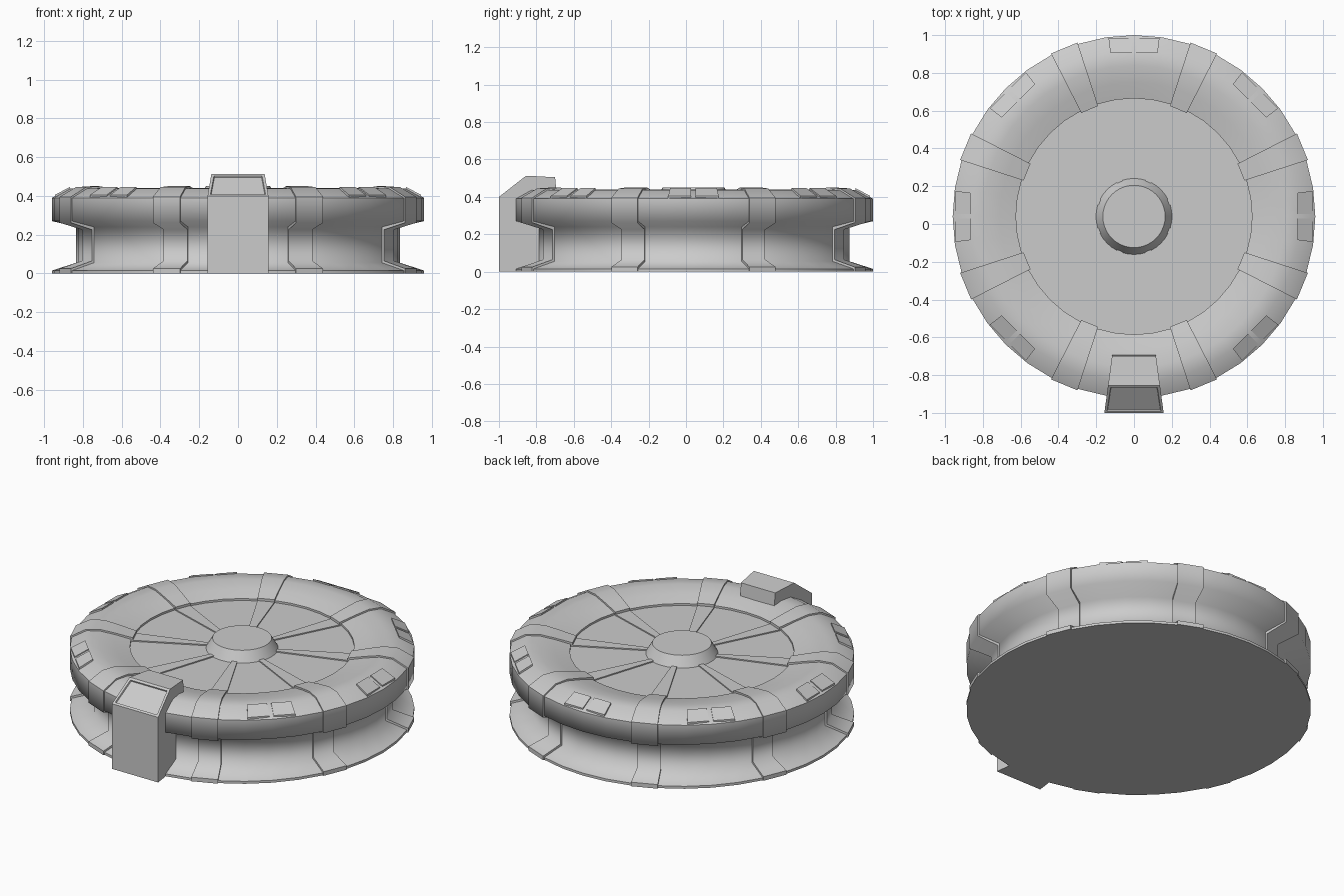
import bpy, bmesh
from math import sin, cos, radians
from mathutils import Vector, Matrix

cube = bpy.data.objects.get("Cube")
if cube:
    bpy.data.objects.remove(cube, do_unlink=True)

CENTRE_Y = 0.04
STEP = 9  # degrees per segment

grey = bpy.data.materials.new("light_grey")
grey.use_nodes = True
colour = (0.6, 0.6, 0.6, 1)
grey.diffuse_color = colour
grey.node_tree.nodes["Principled BSDF"].inputs["Base Color"].default_value = colour


def finish(bm, name):
    bmesh.ops.recalc_face_normals(bm, faces=bm.faces)
    mesh = bpy.data.meshes.new(name)
    bm.to_mesh(mesh)
    bm.free()
    mesh.materials.append(grey)
    obj = bpy.data.objects.new(name, mesh)
    bpy.context.collection.objects.link(obj)
    return obj


def polar(r, z, degrees):
    a = radians(degrees)
    return Vector((r * cos(a), r * sin(a) + CENTRE_Y, z))


def sweep(name, profile, sharp, angles, closed_ring):
    """Turn an (r, z) profile about the axis, smooth except at sharp points."""
    bm = bmesh.new()
    rings = [[bm.verts.new(polar(r, z, a)) for r, z in profile] for a in angles]
    n = len(profile)
    pairs = list(zip(rings, rings[1:]))
    if closed_ring:
        pairs.append((rings[-1], rings[0]))
    for a, b in pairs:
        for i in range(n if not closed_ring else n - 1):
            j = (i + 1) % n
            bm.faces.new((a[i], a[j], b[j], b[i])).smooth = True
        for i in sharp:
            edge = bm.edges.get((a[i], b[i]))
            edge.smooth = False
    if closed_ring:
        for i in (0, n - 1):
            bm.faces.new([ring[i] for ring in rings])
    else:
        for ring in (rings[0], rings[-1]):
            cap = bm.faces.new(ring)
            for edge in cap.edges:
                edge.smooth = False
    return finish(bm, name)


# Main body: flared foot, narrow waist, rounded rim and sunken top
body = [(0.96, 0), (0.96, 0.015), (0.835, 0.055), (0.835, 0.24), (0.96, 0.27),
        (0.96, 0.39), (0.875, 0.437), (0.8, 0.44), (0.71, 0.422),
        (0.625, 0.4), (0.625, 0.388)]
sweep("body", body, (0, 1, 5, 9, 10), range(0, 360, STEP), True)

# Raised ribs wrapping the body from hub to foot
rib = [(0.15, 0), (0.968, 0), (0.968, 0.025), (0.845, 0.065), (0.845, 0.225),
       (0.968, 0.262), (0.968, 0.395), (0.88, 0.445), (0.8, 0.45), (0.71, 0.432),
       (0.615, 0.41), (0.615, 0.395), (0.15, 0.395)]
for k in range(8):
    mid = 22.5 + 45 * k
    sweep(f"rib_{k + 1}", rib, (0, 1, 2, 6, 10, 11, 12),
          (mid - STEP / 2, mid + STEP / 2), False)

# Central hub
hub = sweep("hub", [(0.203, 0.385), (0.165, 0.45)], (0, 1), range(0, 360, STEP), True)


# Paired plates on the sloping rim, none behind the console
def rim_plate(name, degrees, side):
    bm = bmesh.new()
    inner, outer = (0.866, 0.447), (0.945, 0.405)
    corners = []
    for drop in (0, 0.02):
        for (r, z), t in ((inner, 0.012), (outer, 0.012), (outer, 0.135), (inner, 0.125)):
            corners.append(bm.verts.new((r, side * t, z - drop)))
    top, bottom = corners[:4], corners[4:]
    bm.faces.new(top)
    bm.faces.new(bottom)
    for i in range(4):
        j = (i + 1) % 4
        bm.faces.new((top[i], top[j], bottom[j], bottom[i]))
    turn = Matrix.Translation((0, CENTRE_Y, 0)) @ Matrix.Rotation(radians(degrees), 4, 'Z')
    bm.transform(turn)
    finish(bm, name)


for k in range(8):
    if k != 6:
        rim_plate(f"rim_plate_{k + 1}_a", 45 * k, 1)
        rim_plate(f"rim_plate_{k + 1}_b", 45 * k, -1)

# Console: side profile narrowing towards the back, with an inset screen
side_profile = [(-1, 0), (-1, 0.4), (-0.855, 0.513), (-0.7, 0.505), (-0.69, 0.4), (-0.69, 0)]
bm = bmesh.new()
sides = []
for s in (-1, 1):
    sides.append([bm.verts.new((s * (0.157 - 0.135 * (y + 1)), y, z)) for y, z in side_profile])
left, right = sides
for ring in sides:
    bm.faces.new(ring)
faces = []
for i in range(len(left)):
    j = (i + 1) % len(left)
    faces.append(bm.faces.new((left[i], left[j], right[j], right[i])))
bmesh.ops.recalc_face_normals(bm, faces=bm.faces)
screen = faces[1]
bmesh.ops.inset_region(bm, faces=[screen], thickness=0.02)
bmesh.ops.inset_region(bm, faces=[screen], thickness=0.004, depth=-0.008)
finish(bm, "console")
